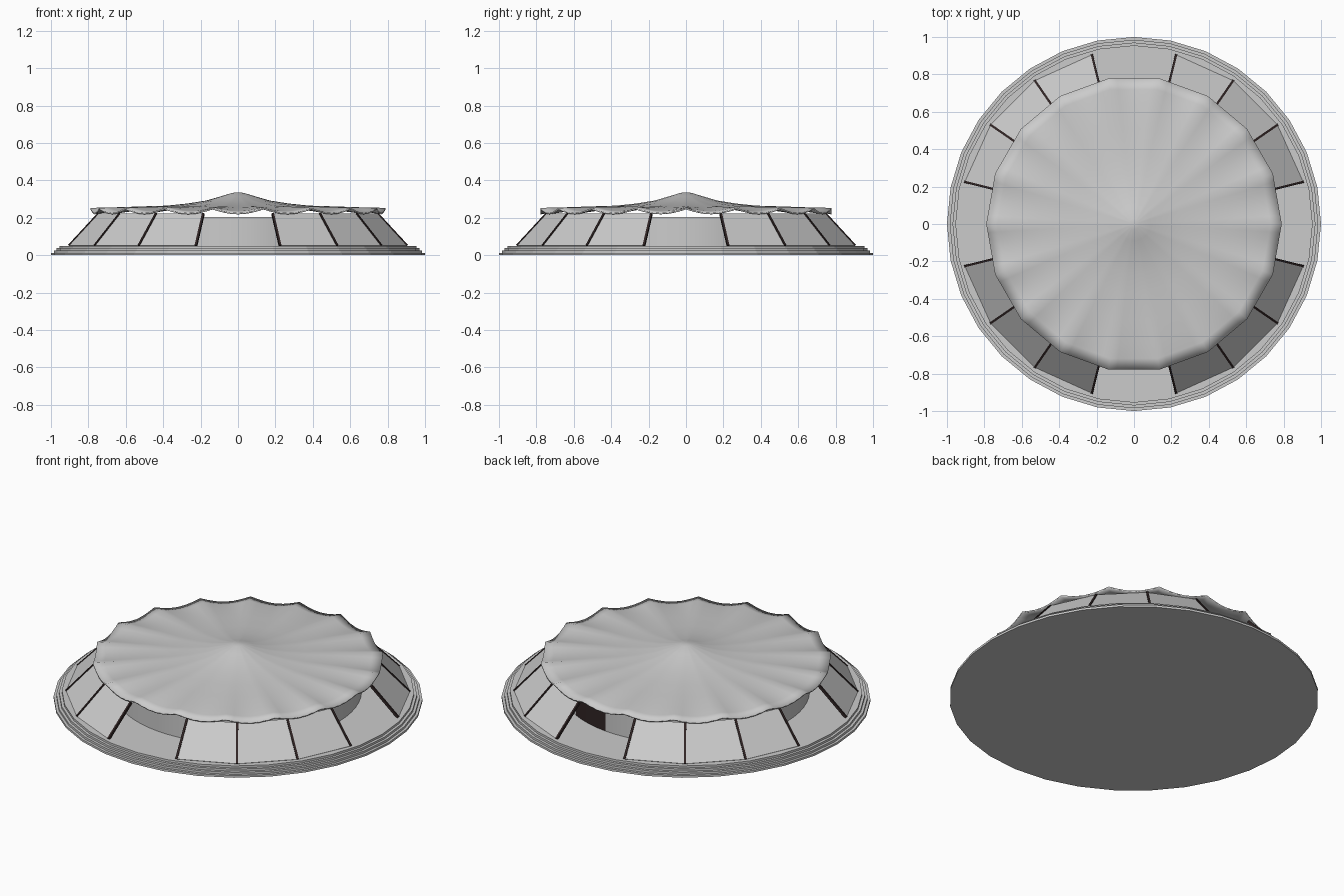
import bpy, bmesh
from math import sin, cos, pi, radians
from mathutils import Vector

cube = bpy.data.objects.get("Cube")
if cube:
    bpy.data.objects.remove(cube)


def material(name, color):
    m = bpy.data.materials.new(name)
    m.use_nodes = True
    m.diffuse_color = (*color, 1)
    m.node_tree.nodes["Principled BSDF"].inputs["Base Color"].default_value = (*color, 1)
    return m


GREY = material("canvas grey", (0.6, 0.6, 0.6))
DARK = material("dark brown", (0.03, 0.018, 0.018))


def finish(name, bm, mats, smooth=None):
    bmesh.ops.recalc_face_normals(bm, faces=bm.faces)
    mesh = bpy.data.meshes.new(name)
    bm.to_mesh(mesh)
    bm.free()
    for m in mats:
        mesh.materials.append(m)
    ob = bpy.data.objects.new(name, mesh)
    bpy.context.collection.objects.link(ob)
    if smooth:
        bpy.context.view_layer.objects.active = ob
        ob.select_set(True)
        bpy.ops.object.shade_smooth_by_angle(angle=radians(smooth))
        ob.select_set(False)
    return ob


def polar(r, a, z):
    return Vector((r * sin(a), r * cos(a), z))


def lathe(bm, rings, n):
    """Closed stack of rings given as (radius, height)."""
    loops = [[bm.verts.new(polar(r, 2 * pi * i / n, z)) for i in range(n)] for r, z in rings]
    for a, b in zip(loops, loops[1:]):
        for i in range(n):
            j = (i + 1) % n
            bm.faces.new((a[i], a[j], b[j], b[i]))
    bm.faces.new(loops[0])
    bm.faces.new(loops[-1])


def slab(bm, quad, thickness):
    """Thin box grown outward and inward from a flat quad."""
    normal = (quad[1] - quad[0]).cross(quad[3] - quad[0]).normalized() * thickness / 2
    a = [bm.verts.new(p + normal) for p in quad]
    b = [bm.verts.new(p - normal) for p in quad]
    bm.faces.new(a)
    bm.faces.new(b)
    for i in range(4):
        j = (i + 1) % 4
        bm.faces.new((a[i], a[j], b[j], b[i]))


# Stepped round base
STEP, FLOOR = 0.0125, 0.05
bm = bmesh.new()
rings = []
for k in range(4):
    r = 1 - 0.015 * k
    rings += [(r, k * STEP), (r, (k + 1) * STEP)]
lathe(bm, rings, 32)
finish("stepped_base", bm, [GREY])

# Inner drum, with one dark doorway beside the back entrance
bm = bmesh.new()
lathe(bm, [(0.67, FLOOR), (0.67, 0.205)], 64)
for f in bm.faces:
    c = f.calc_center_median()
    if 0.08 < c.x < 0.29 and c.y > 0.5:
        f.material_index = 1
finish("inner_drum", bm, [GREY, DARK], 30)

# Sloped wall panels and posts: three panels per quadrant, gaps on the axes
LOW, HIGH, TOP = 0.93, 0.768, 0.22
START, PITCH = radians(14), radians(62 / 3)
panels, posts = bmesh.new(), bmesh.new()
for q in range(4):
    for k in range(4):
        a = q * pi / 2 + START + k * PITCH
        if k < 3:
            b = a + PITCH
            slab(panels, [polar(LOW, a, FLOOR), polar(LOW, b, FLOOR),
                          polar(HIGH, b, TOP), polar(HIGH, a, TOP)], 0.006)
        side = polar(0.006, a + pi / 2, 0)
        foot, head = polar(LOW, a, FLOOR), polar(HIGH, a, TOP)
        slab(posts, [foot - side, foot + side, head + side, head - side], 0.014)
finish("wall_panels", panels, [GREY])
finish("wall_posts", posts, [DARK])

# Fabric roof: eighteen straight sides, sagging between its corners
SIDES, SUB = 18, 6
PROFILE = [(0.03, 0.333), (0.09, 0.315), (0.17, 0.292), (0.27, 0.276), (0.38, 0.264),
           (0.52, 0.258), (0.65, 0.25), (0.73, 0.245), (0.79, 0.239)]
bm = bmesh.new()
peak = bm.verts.new((0, 0, 0.336))
loops = []
for r, z in PROFILE:
    t = r / PROFILE[-1][0]
    loop = []
    for s in range(SIDES):
        a, b = (radians(10) + 2 * pi * (s + d) / SIDES for d in (0, 1))
        for k in range(SUB):
            u = k / SUB
            p = polar(r, a, z).lerp(polar(r, b, z), u)
            p.z += 0.013 * t ** 4 * (1 - 2 * sin(pi * u))
            loop.append(bm.verts.new(p))
    loops.append(loop)
n = SIDES * SUB
for i in range(n):
    j = (i + 1) % n
    bm.faces.new((peak, loops[0][i], loops[0][j]))
    for a, b in zip(loops, loops[1:]):
        bm.faces.new((a[i], b[i], b[j], a[j]))
roof = finish("fabric_roof", bm, [GREY], 40)
shell = roof.modifiers.new("thickness", 'SOLIDIFY')
shell.thickness = 0.008
shell.offset = -1
